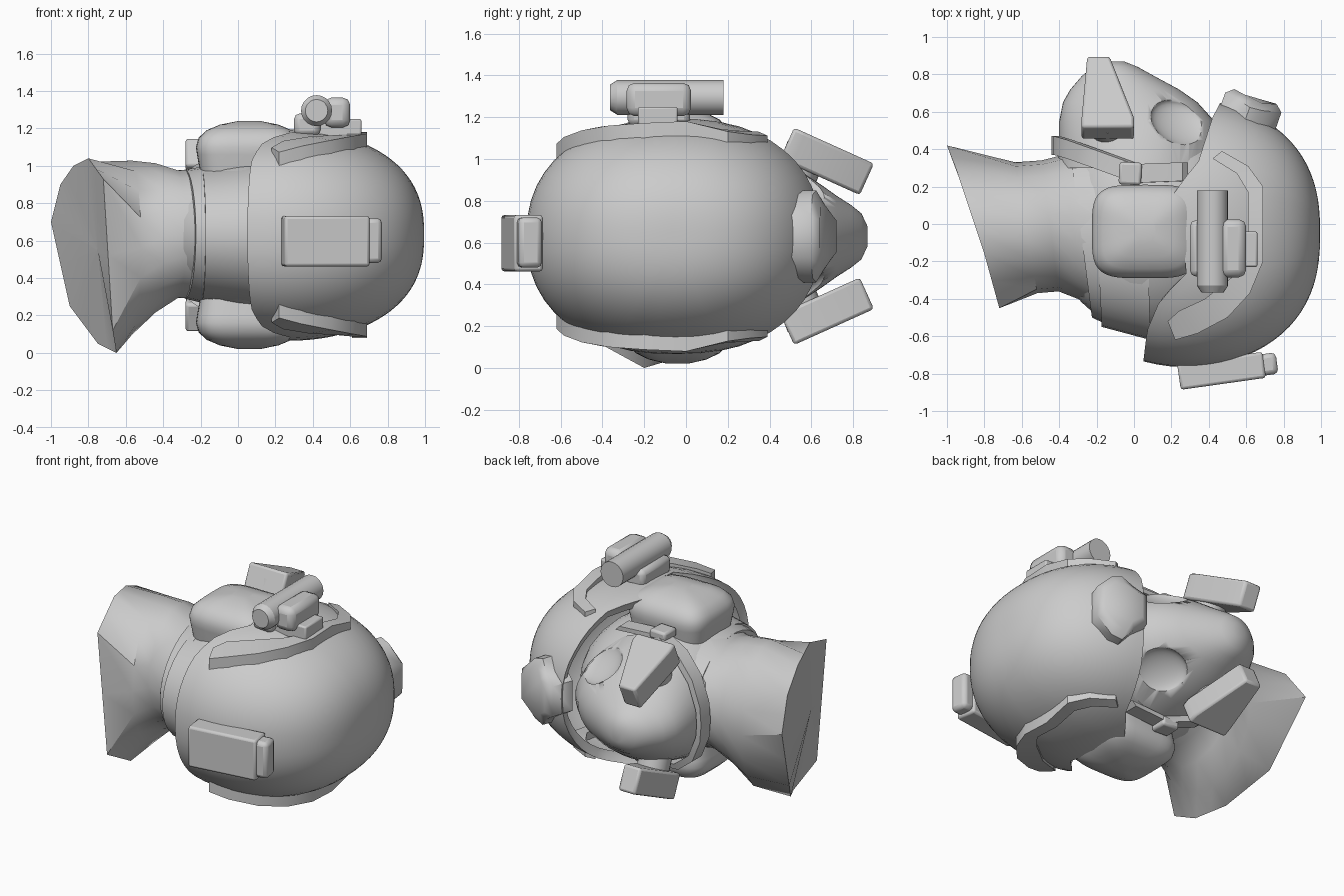
import bpy, bmesh, math
from mathutils import Vector, Matrix

old = bpy.data.objects.get("Cube")
if old:
    bpy.data.objects.remove(old, do_unlink=True)

grey = bpy.data.materials.new("plain_grey")
grey.use_nodes = True
COLOR = (0.6, 0.6, 0.6, 1)
grey.diffuse_color = COLOR
grey.node_tree.nodes["Principled BSDF"].inputs["Base Color"].default_value = COLOR
MID = 0.63  # height of the head's plane of symmetry


def finish(name, bm, bevel=0, angle=35):
    bmesh.ops.recalc_face_normals(bm, faces=bm.faces)
    mesh = bpy.data.meshes.new(name)
    bm.to_mesh(mesh)
    bm.free()
    mesh.materials.append(grey)
    ob = bpy.data.objects.new(name, mesh)
    bpy.context.collection.objects.link(ob)
    if bevel:
        mod = ob.modifiers.new("Bevel", "BEVEL")
        mod.width, mod.segments = bevel, 2
    bpy.ops.object.select_all(action="DESELECT")
    bpy.context.view_layer.objects.active = ob
    ob.select_set(True)
    bpy.ops.object.shade_smooth_by_angle(angle=math.radians(angle))
    return ob


def loft(name, rings, caps=True, bevel=0, angle=35):
    bm = bmesh.new()
    rows = [[bm.verts.new(p) for p in ring] for ring in rings]
    n = len(rows[0])
    for a, b in zip(rows, rows[1:]):
        for i in range(n):
            j = (i + 1) % n
            bm.faces.new((a[i], a[j], b[j], b[i]))
    bm.faces.new(rows[0])
    if caps:
        bm.faces.new(rows[-1])
    return finish(name, bm, bevel, angle)


def ball(name, matrix):
    bm = bmesh.new()
    bmesh.ops.create_uvsphere(bm, u_segments=32, v_segments=16, radius=1, matrix=matrix)
    return finish(name, bm)


def box(name, center, size, tilt=0, bevel=0.02):
    bm = bmesh.new()
    m = Matrix.Translation(center) @ Matrix.Rotation(tilt, 4, "Z") @ Matrix.Diagonal((*size, 1))
    bmesh.ops.create_cube(bm, size=1, matrix=m)
    return finish(name, bm, bevel)


def rod(name, a, b, r1, r2, segs=20):
    a, b = Vector(a), Vector(b)
    bm = bmesh.new()
    m = Matrix.Translation((a + b) / 2) @ (b - a).to_track_quat("Z", "Y").to_matrix().to_4x4()
    bmesh.ops.create_cone(bm, cap_ends=True, segments=segs, radius1=r1, radius2=r2,
                          depth=(b - a).length, matrix=m)
    return finish(name, bm)


def power(v, p):
    return math.copysign(abs(v) ** p, v)


def lerp_table(table, v):
    for (a, fa), (b, fb) in zip(table, table[1:]):
        if v <= b:
            return fa + (fb - fa) * (v - a) / (b - a)
    return table[-1][1]


# Helmet shell: rays run from the crown down to a rim that varies from back to front
CX, CY, RX, RY, RZ = 0.28, -0.05, 0.715, 0.715, 0.565
BOXY = 2.25
RIM = [(-1, 0.05), (-0.75, 0.07), (-0.5, 0.14), (-0.3, 0.28), (0.1, 0.25), (0.32, 0.21),
       (0.52, 0.34), (0.88, 0.42), (1, 0.46)]


def swell(x):
    return (1 - max(-1, min(1, (x - CX) / RX)) ** 2) ** 0.4


def shell(x, a, grow=0):
    s = swell(x)
    return Vector((x, CY + (RY + grow) * s * power(math.cos(a), 2 / BOXY),
                   MID + (RZ + grow) * s * power(math.sin(a), 2 / BOXY)))


def side_height(x, y):
    s = swell(x)
    return RZ * s * max(0, 1 - abs((y - CY) / (RY * s)) ** BOXY) ** (1 / BOXY)


angles = [math.tau * i / 48 for i in range(48)]
rings = []
for k in range(1, 25):
    ring = []
    for a in angles:
        end = math.acos((lerp_table(RIM, power(math.cos(a), 2 / BOXY)) - CX) / RX)
        ring.append(shell(CX + RX * math.cos(end * (k / 24) ** 1.3), a))
    rings.append(ring)
for grow in (-0.035, -0.06):
    rings.append([shell(p.x + 0.02, a, grow) for p, a in zip(rings[23], angles)])
loft("helmet", rings, caps=False)

# Skull, neck and neck end
ball("head", Matrix.Translation((0.1, 0.0, MID)) @ Matrix.Diagonal((0.54, 0.59, 0.42, 1)))


def oval(x, y0, y1, z0, z1, slant, n=18):
    pts = []
    for i in range(n):
        a = math.tau * i / n
        y = (y0 + y1) / 2 + (y1 - y0) / 2 * math.cos(a)
        pts.append(Vector((x - slant * y, y, (z0 + z1) / 2 + (z1 - z0) / 2 * math.sin(a))))
    return pts


END = [(-1, 0.42, 0.7), (-0.95, 0.29, 0.9), (-0.88, 0.08, 1.0), (-0.8, -0.16, 1.04),
       (-0.72, -0.45, 0.93), (-0.67, -0.42, 0.12), (-0.65, -0.2, 0.0), (-0.75, -0.03, 0.05),
       (-0.9, 0.2, 0.25)]
end = []
for p, q in zip(END, END[1:] + END[:1]):
    end += [Vector(p), (Vector(p) + Vector(q)) / 2]
core = Vector((-0.75, -0.25, 0.55))
loft("neck", [[core.lerp(p, 0.02) for p in end], end,
              oval(-0.58, -0.37, 0.33, 0.09, 1.035, 0.17),
              oval(-0.45, -0.36, 0.34, 0.21, 1.02, 0.13),
              oval(-0.33, -0.41, 0.37, 0.29, 0.98, 0.13),
              oval(-0.1, -0.52, 0.42, 0.28, 1.0, 0.1)])
loft("nape_band", [oval(-0.29, -0.5, 0.4, 0.29, 0.98, 0.13, 32),
                   oval(-0.17, -0.56, 0.42, 0.26, 1.0, 0.13, 32)])
loft("nape_pad", [oval(-0.2, -0.55, 0.3, 0.28, 0.98, 0.05, 32),
                  oval(0.07, -0.62, 0.3, 0.25, 1.01, 0.03, 32)])

# Full face mask: sections from the cheeks to the nose, with shallow eye recesses
FACE = [(0.3, -0.41, 0.46, 0.4), (0.45, -0.4, 0.46, 0.36), (0.55, -0.4, 0.43, 0.31),
        (0.65, -0.38, 0.34, 0.245), (0.72, -0.34, 0.24, 0.195), (0.79, -0.28, 0.11, 0.15),
        (0.84, -0.22, 0.02, 0.11), (0.868, -0.14, -0.05, 0.05)]
rows = []
for y, x0, x1, h in FACE:
    rows.append([Vector(((x0 + x1) / 2 + (x1 - x0) / 2 * math.cos(a), y, MID + h * math.sin(a)))
                 for a in angles])
mask = loft("face_mask", rows)
for s in (1, -1):
    turn = Vector((0.3, 0.62, s * 0.72)).to_track_quat("Z", "Y").to_matrix().to_4x4()
    spot = Matrix.Translation((0.25, 0.54, MID + s * 0.265))
    cutter = ball("eye_cutter", spot @ turn @ Matrix.Diagonal((0.17, 0.15, 0.06, 1)))
    cutter.hide_render = True
    bpy.context.view_layer.objects.active = mask
    cut = mask.modifiers.new("Eye", "BOOLEAN")
    cut.operation, cut.object = "DIFFERENCE", cutter
    bpy.ops.object.modifier_apply(modifier=cut.name)
    bpy.data.objects.remove(cutter, do_unlink=True)

# Shield-shaped mount on the helmet brow
outline = [(0, 0.1), (0.08, 0.15), (0.15, 0.22), (0.22, 0.2), (0.32, 0.1)]
outline += [(s, -z) for s, z in reversed(outline)]
along, out = Vector((0.94, -0.33, 0)), Vector((0.33, 0.94, 0))
loft("brow_mount", [[Vector((0.485, 0.695, MID)) + along * (0.16 + (s - 0.16) * k)
                     + out * (d - 0.8 * z * z) + Vector((0, 0, z * k)) for s, z in outline]
                    for d, k in ((-0.13, 1), (0.015, 1), (0.05, 0.75))], angle=50)

# Paired parts on both sides of the head
RAIL = [((0.22, -0.62), (0.18, -0.52)), ((0.34, -0.585), (0.24, -0.465)),
        ((0.5, -0.5), (0.38, -0.4)), ((0.62, -0.37), (0.53, -0.28)),
        ((0.69, -0.2), (0.61, -0.18)), ((0.69, 0.0), (0.61, 0.0)),
        ((0.69, 0.2), (0.61, 0.17)), ((0.61, 0.31), (0.55, 0.27)),
        ((0.47, 0.39), (0.42, 0.35))]
STRAP = [(0.26, 0.28, 0.42), (0.0, 0.27, 0.43), (-0.22, 0.35, 0.38), (-0.36, 0.4, 0.27),
         (-0.43, 0.42, 0.12), (-0.44, 0.42, 0)]
PLATE = [(-0.28, 0), (0, 0), (0, 0.06), (-0.13, 0.42), (-0.25, 0.42), (-0.28, 0.06)]
CUP = [(0.3, 0.9), (0.43, 0.98), (0.47, 1), (0.52, 0.95), (0.56, 0.8), (0.59, 0.55), (0.61, 0.2)]
for side, s in (("left", 1), ("right", -1)):
    def at(x, y, h):
        return Vector((x, y, MID + s * h))

    # accessory rail following the shell, thinner towards the front
    rows = []
    for o, i in RAIL:
        ho, hi = side_height(*o), side_height(*i)
        top = ho + 0.07 - 0.1 * max(0, o[1])
        rows.append([at(*o, ho - 0.01), at(*o, top), at(*i, max(top, hi + 0.02)),
                     at(*i, hi - 0.05)])
    loft(side + "_rail", rows, angle=25)

    # ear cup: stacked rounded squares
    rows = []
    for h, k in CUP:
        rows.append([at(0.06 + 0.285 * k * power(math.cos(a), 0.5),
                        -0.04 + 0.25 * k * power(math.sin(a), 0.5), h) for a in angles])
    loft(side + "_ear_cup", rows, angle=40)

    # filter block and its joint
    loft(side + "_filter", [[at(x, 0.45 + 0.91 * v + 0.41 * w, 0.37 - 0.41 * v + 0.91 * w)
                             for x, v in PLATE] for w in (0, 0.165)], bevel=0.015)
    rod(side + "_filter_joint", at(-0.14, 0.5, 0.22), at(-0.14, 0.58, 0.42), 0.1, 0.1)

    # chin strap and buckle
    loft(side + "_chin_strap", [[at(x, y - 0.05, h), at(x, y + 0.05, h),
                                 at(x + 0.03, y + 0.05, h - 0.03), at(x + 0.03, y - 0.05, h - 0.03)]
                                for x, y, h in STRAP])
    box(side + "_strap_buckle", at(-0.02, 0.27, 0.43), (0.12, 0.12, 0.06), -0.05, 0.015)

# Lamp on the left side of the helmet
rod("lamp_body", (0.42, -0.33, 1.295), (0.42, 0.18, 1.295), 0.083, 0.083)
rod("lamp_lens", (0.42, -0.365, 1.295), (0.42, -0.33, 1.295), 0.06, 0.083)
box("lamp_clamp", (0.53, -0.13, 1.285), (0.14, 0.31, 0.16), 0, 0.04)
box("lamp_foot", (0.54, -0.135, 1.2), (0.24, 0.19, 0.1), 0, 0.01)
box("lamp_base", (0.37, -0.13, 1.22), (0.14, 0.3, 0.12), 0, 0.03)

# Battery pack on the back of the helmet
TILT = math.radians(8)
box("battery_pack", (0.468, -0.785, 0.597), (0.46, 0.14, 0.27), TILT, 0.015)
box("battery_cap", (0.715, -0.75, 0.6), (0.1, 0.115, 0.24), TILT, 0.025)
